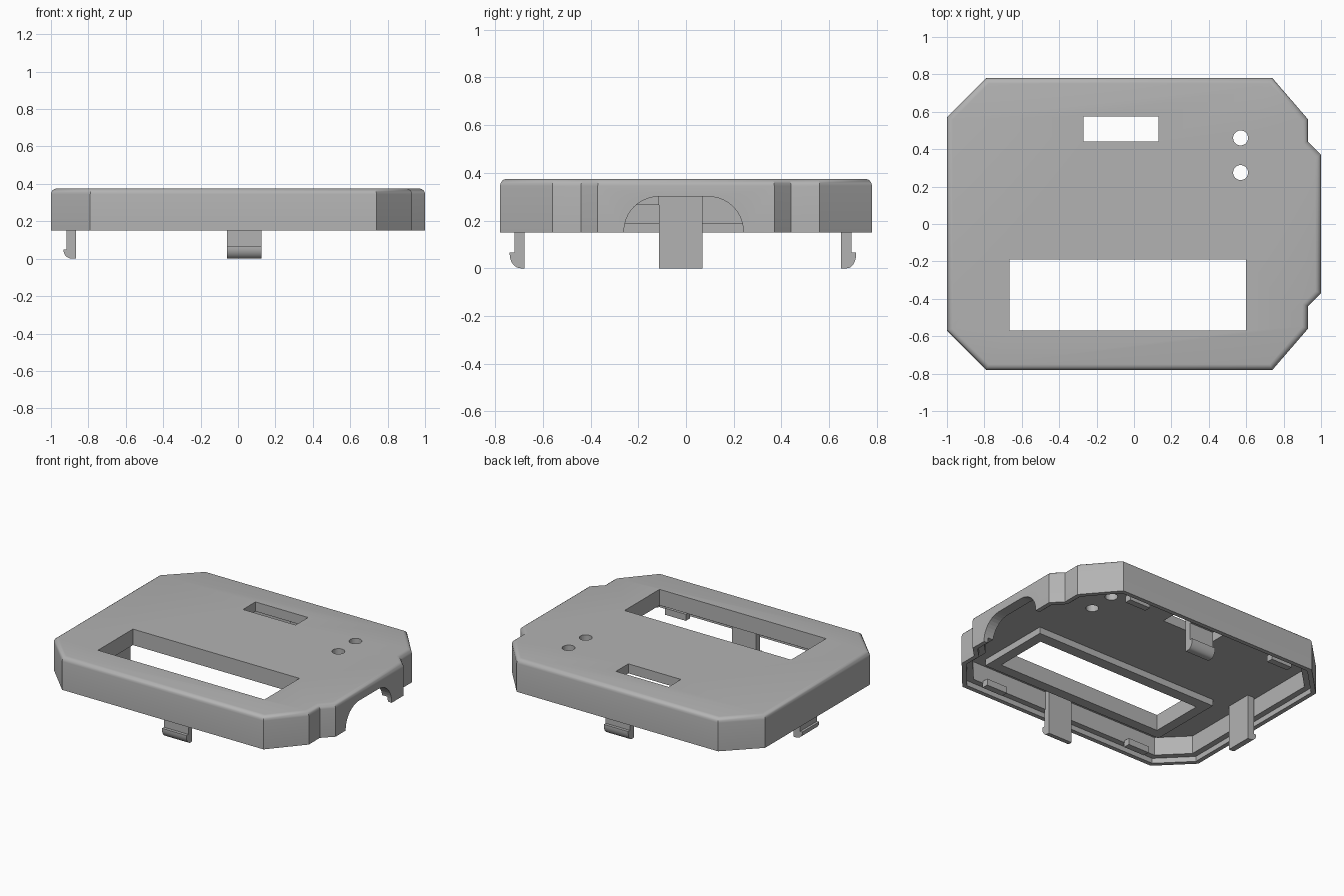
import bpy, bmesh, math
from mathutils import Vector
from mathutils.geometry import intersect_line_line_2d

if "Cube" in bpy.data.objects:
    bpy.data.objects.remove(bpy.data.objects["Cube"])

grey = bpy.data.materials.new("plain grey plastic")
grey.use_nodes = True
COLOUR = (0.45, 0.45, 0.45, 1)
grey.diffuse_color = COLOUR
grey.node_tree.nodes["Principled BSDF"].inputs["Base Color"].default_value = COLOUR

BOTTOM, TOP, CEILING, LEDGE, FRAME = 0.15, 0.375, 0.31, 0.185, 0.265


def prism(name, points, depth, cutter=False, round_top=0):
    """Extrude a closed 3D polygon along a vector."""
    bm = bmesh.new()
    face = bm.faces.new([bm.verts.new(p) for p in points])
    moved = bmesh.ops.extrude_face_region(bm, geom=[face])["geom"]
    top = [v for v in moved if isinstance(v, bmesh.types.BMVert)]
    bmesh.ops.translate(bm, verts=top, vec=depth)
    bmesh.ops.recalc_face_normals(bm, faces=bm.faces)
    if round_top:
        rim = [e for e in bm.edges if all(v in top for v in e.verts)]
        bmesh.ops.bevel(bm, geom=rim, offset=round_top, segments=4,
                        profile=0.5, affect="EDGES")
    mesh = bpy.data.meshes.new(name)
    bm.to_mesh(mesh)
    bm.free()
    mesh.materials.append(grey)
    ob = bpy.data.objects.new(name, mesh)
    bpy.context.collection.objects.link(ob)
    if cutter:
        ob.hide_render = True
        ob.hide_viewport = True
        ob.display_type = "WIRE"
    return ob


def upright(name, outline, z0, z1, **kw):
    return prism(name, [(x, y, z0) for x, y in outline], (0, 0, z1 - z0), **kw)


def rect(x0, x1, y0, y1):
    return [(x0, y0), (x1, y0), (x1, y1), (x0, y1)]


def inset(outline, d):
    """Move every side of a counter-clockwise outline inwards by d."""
    pts = [Vector(p) for p in outline]
    sides = []
    for a, b in zip(pts, pts[1:] + pts[:1]):
        t = (b - a).normalized()
        n = Vector((-t.y, t.x)) * d
        sides.append((a + n - t, b + n + t))
    return [intersect_line_line_2d(*sides[i - 1], *sides[i])
            for i in range(len(sides))]


def cut(ob, cutters):
    for c in cutters:
        m = ob.modifiers.new("cut " + c.name, "BOOLEAN")
        m.object, m.operation, m.solver = c, "DIFFERENCE", "EXACT"


# Cover outline: front half mirrored to the back
half = [(-1, -0.57), (-0.79, -0.78), (0.74, -0.78), (0.93, -0.56),
        (0.93, -0.44), (1, -0.37)]
outline = half + [(x, -y) for x, y in reversed(half)]
cover = upright("cover", outline, BOTTOM, TOP, round_top=0.03)

# Hollow inside and the thin lip below it
cavity = upright("cavity_cutter", inset(outline, 0.07), 0, CEILING, cutter=True)
step = upright("lip_cutter", inset(outline, 0.03), 0.05, LEDGE, cutter=True)

# Openings in the top
window = upright("window_cutter", rect(-0.665, 0.6, -0.57, -0.19), 0, 0.5, cutter=True)
slot = upright("slot_cutter", rect(-0.27, 0.13, 0.44, 0.575), 0, 0.5, cutter=True)
ring = [(0.04 * math.cos(a * math.pi / 16), 0.04 * math.sin(a * math.pi / 16))
        for a in range(32)]
holes = [upright("hole_cutter", [(0.57 + x, y0 + y) for x, y in ring], 0, 0.5, cutter=True)
         for y0 in (0.275, 0.46)]

# Rounded cable arch in the left wall
R = 0.145
arc = [(R * math.cos(a * math.pi / 20), R * math.sin(a * math.pi / 20)) for a in range(11)]
arch_profile = [(0.24, 0.1)] + [(0.24 - R + c, 0.155 + s) for c, s in arc]
arch_profile += [(-0.26 + R - c, 0.155 + s) for c, s in reversed(arc)] + [(-0.26, 0.1)]
arch = prism("arch_cutter", [(0.88, y, z) for y, z in arch_profile], (0.3, 0, 0), cutter=True)
cut(cover, [cavity, step, window, slot, arch] + holes)

# Raised frame under the large window
frame = upright("window_frame", rect(-0.735, 0.67, -0.64, -0.113), FRAME, CEILING + 0.01)
cut(frame, [window])


# Snap clips: stem with a rounded outward hook
def clip(name, inner, thick, reach, hook_top, place, along):
    q = [i * math.pi / 16 for i in range(9)]
    profile = [(inner, CEILING + 0.005), (inner, 0)]
    profile += [(inner + thick * 0.4 + (reach - thick * 0.4) * math.sin(a),
                 hook_top * 0.9 * (1 - math.cos(a))) for a in q]
    profile += [(inner + reach, hook_top), (inner + thick, hook_top),
                (inner + thick, CEILING + 0.005)]
    return prism(name, [place(o, z) for o, z in profile], along)


clips = [
    clip("front_clip", 0.676, 0.042, 0.063, 0.065,
         lambda o, z: (-0.06, -o, z), (0.185, 0, 0)),
    clip("back_clip", 0.65, 0.062, 0.063, 0.065,
         lambda o, z: (-0.06, o, z), (0.185, 0, 0)),
    clip("right_clip", 0.866, 0.051, 0.067, 0.05,
         lambda o, z: (-o, -0.113, z), (0, 0.183, 0)),
]
# The back stem is slimmer than its hook
for v in clips[1].data.vertices:
    if v.co.z > 0.06 and v.co.y > 0.7 and abs(v.co.y - 0.712) < 0.0005:
        v.co.y = 0.693
# Short web tying the back stem to the wall
upright("back_clip_web", rect(-0.06, 0.125, 0.69, 0.72), LEDGE, CEILING + 0.005)

# Small locating tabs on the front and back walls
for side, label in ((-1, "front"), (1, "back")):
    for x in (-0.6, 0.55):
        y0, y1 = sorted((side * 0.67, side * 0.715))
        upright(label + "_tab", rect(x - 0.08, x + 0.08, y0, y1), 0.155, 0.2)

# Smooth the rounded parts and keep the corners crisp
bpy.ops.object.select_all(action="DESELECT")
for ob in [cover] + clips:
    ob.select_set(True)
bpy.context.view_layer.objects.active = cover
bpy.ops.object.shade_smooth_by_angle(angle=math.radians(28))
